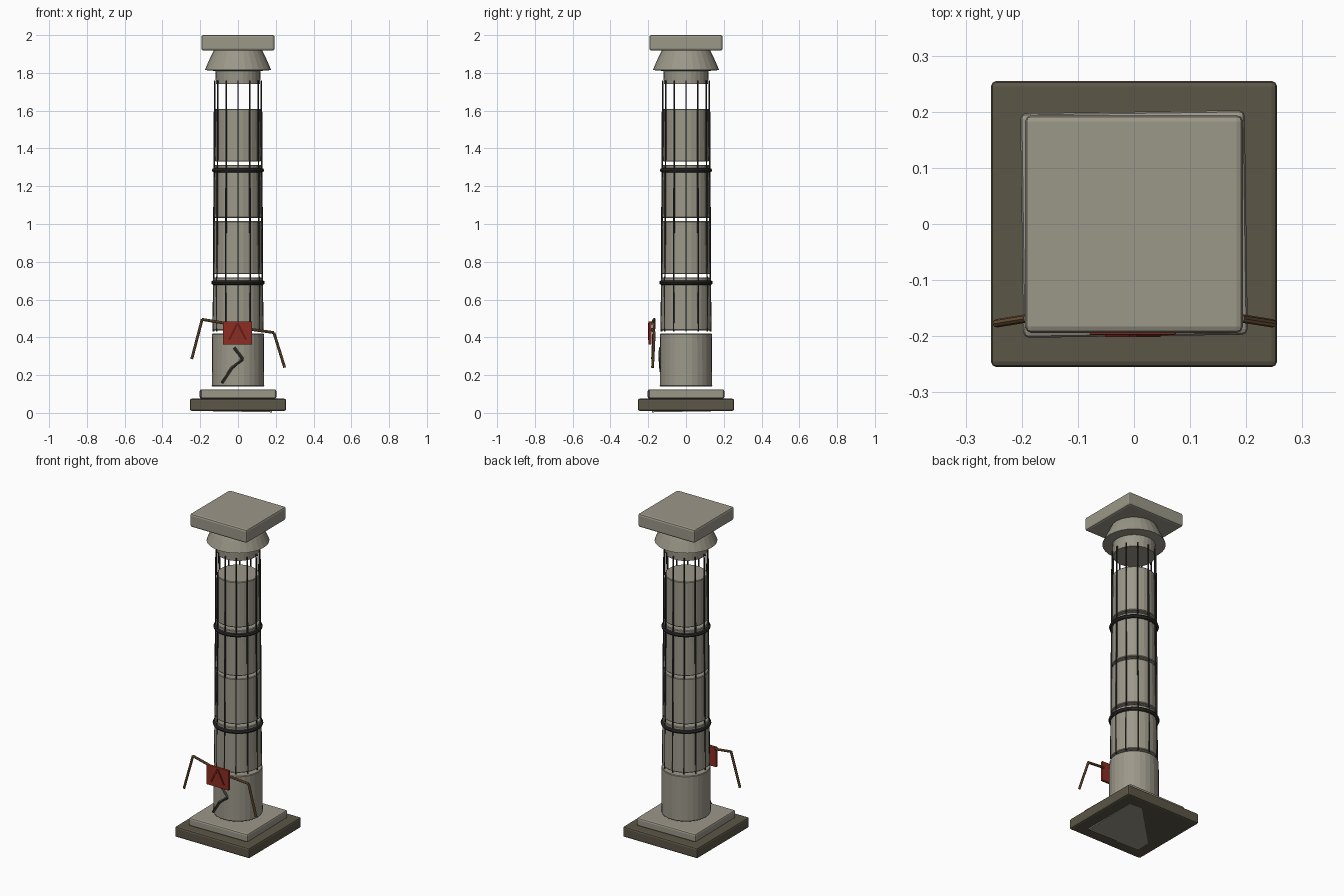
import bpy, bmesh, math
from mathutils import Vector

cube = bpy.data.objects.get("Cube")
if cube:
    bpy.data.objects.remove(cube, do_unlink=True)


def material(name, rgb):
    m = bpy.data.materials.new(name)
    m.use_nodes = True
    m.diffuse_color = (*rgb, 1)
    bsdf = m.node_tree.nodes["Principled BSDF"]
    bsdf.inputs["Base Color"].default_value = (*rgb, 1)
    bsdf.inputs["Roughness"].default_value = 0.9
    return m


STONE = material("pale stone", (0.33, 0.31, 0.25))
DARK = material("dark stone", (0.105, 0.092, 0.062))
IRON = material("dark iron", (0.025, 0.027, 0.024))
GROOVE = material("groove shadow", (0.06, 0.055, 0.042))
RED = material("red cloth", (0.27, 0.026, 0.016))
MAROON = material("dark red cloth", (0.13, 0.012, 0.01))
WOOD = material("brown wood", (0.21, 0.12, 0.05))


def add(name, bm, mat):
    bmesh.ops.recalc_face_normals(bm, faces=bm.faces)
    mesh = bpy.data.meshes.new(name)
    bm.to_mesh(mesh)
    bm.free()
    mesh.materials.append(mat)
    ob = bpy.data.objects.new(name, mesh)
    bpy.context.collection.objects.link(ob)
    return ob


def box(name, size, center, mat, bevel=0.0, rot=(0, 0, 0)):
    bm = bmesh.new()
    bmesh.ops.create_cube(bm, size=1)
    bmesh.ops.scale(bm, vec=size, verts=bm.verts)
    ob = add(name, bm, mat)
    ob.location = center
    ob.rotation_euler = rot
    if bevel:
        mod = ob.modifiers.new("soft edges", "BEVEL")
        mod.width, mod.segments = bevel, 2
    return ob


def lathe(name, profile, mat, sides=28):
    """Closed solid turned around z from (radius, height) points."""
    bm = bmesh.new()
    rings = [[bm.verts.new((r * math.cos(math.tau * i / sides),
                            r * math.sin(math.tau * i / sides), z))
              for i in range(sides)] for r, z in profile]
    for a, b in zip(rings, rings[1:]):
        for i in range(sides):
            j = (i + 1) % sides
            bm.faces.new((a[i], a[j], b[j], b[i]))
    bm.faces.new(rings[0])
    bm.faces.new(rings[-1])
    return add(name, bm, mat)


def rods(name, paths, radius, mat, sides=8):
    """Straight rod along every segment of every path, in one mesh."""
    bm = bmesh.new()
    for path in paths:
        for a, b in zip(path, path[1:]):
            a, b = Vector(a), Vector(b)
            made = bmesh.ops.create_cone(bm, cap_ends=True, segments=sides, radius1=radius,
                                         radius2=radius, depth=(b - a).length)
            turn = (b - a).to_track_quat("Z", "Y").to_matrix().to_4x4()
            turn.translation = (a + b) / 2
            bmesh.ops.transform(bm, matrix=turn, verts=made["verts"])
    return add(name, bm, mat)


# Stepped base, with a slightly tilted bedding slab underneath
box("plinth", (0.51, 0.51, 0.064), (0, 0, 0.043), DARK, 0.01)
box("plinth_step", (0.4, 0.4, 0.05), (0, 0, 0.1), STONE, 0.01, (0, 0, math.radians(0.8)))
box("bedding_slab", (0.36, 0.36, 0.01), (0, 0, 0.0145), STONE, 0,
    (math.radians(1), math.radians(1), 0))

# Tapering shaft of five stacked drums with narrow joints
radii = (0.139, 0.132, 0.128, 0.125, 0.121)
for n, r in enumerate(radii):
    low = 0.14 + 0.2975 * n
    high = low + 0.28
    lathe(f"shaft_drum_{n + 1}", [(r - 0.003, low), (r, low + 0.004),
                                  (r - 0.002, high - 0.004), (r - 0.005, high)], STONE)

# Ring of thin reinforcing bars running up to the capital
bars = []
for i in range(12):
    c, s = math.cos(math.tau * i / 12), math.sin(math.tau * i / 12)
    bars.append([(0.13 * c, 0.13 * s, 0.43), (0.123 * c, 0.123 * s, 1.76)])
rods("reinforcing_bars", bars, 0.0045, IRON, 6)

# Iron bands clamped around the shaft
for name, z, r in (("lower_band", 0.69, 0.13), ("upper_band", 1.285, 0.126)):
    bpy.ops.mesh.primitive_torus_add(location=(0, 0, z), major_radius=r, minor_radius=0.012,
                                     major_segments=32, minor_segments=8)
    band = bpy.context.object
    band.name = name
    band.data.materials.append(IRON)
    bpy.ops.object.shade_smooth_by_angle()

# Capital: neck, flared collar and square top slab
lathe("capital_neck", [(0.117, 1.74), (0.12, 1.82)], STONE)
lathe("capital_collar", [(0.115, 1.81), (0.176, 1.815), (0.152, 1.87), (0.13, 1.915),
                         (0.125, 1.925)], STONE)
box("capital_slab", (0.388, 0.388, 0.082), (0, 0, 1.959), STONE, 0.011)

# Crack running down the front of the lowest drum
rods("crack", [[(-0.02, -0.136, 0.345), (0.025, -0.137, 0.285),
                (-0.035, -0.134, 0.235), (-0.085, -0.122, 0.16)]], 0.008, GROOVE, 4)

# Hanging cloth panel with two diagonal folds
box("cloth_panel", (0.154, 0.016, 0.122), (-0.002, -0.19, 0.423), RED, 0.003)
for side in (-1, 1):
    fold = box("cloth_fold", (0.011, 0.006, 0.095), (-0.002 + side * 0.023, -0.198, 0.43),
               MAROON, 0, (0, -side * math.radians(27), 0))

# Bent wooden arms on either side of the cloth
rods("right_arm", [[(-0.07, -0.18, 0.475), (-0.19, -0.168, 0.495), (-0.245, -0.177, 0.285)]],
     0.0075, WOOD)
rods("left_arm", [[(0.07, -0.18, 0.442), (0.19, -0.168, 0.425), (0.247, -0.177, 0.24)]],
     0.0075, WOOD)
